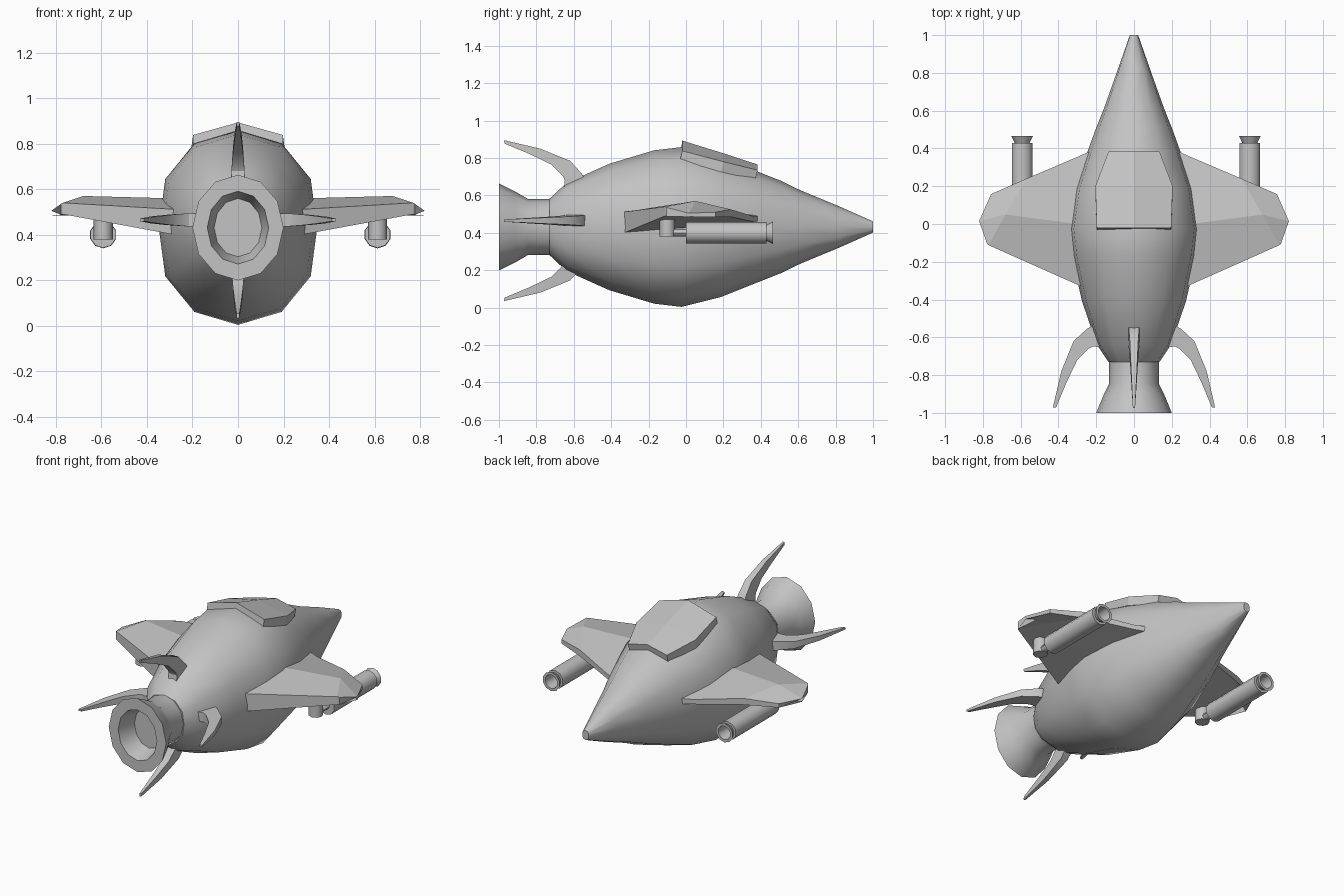
import bpy, bmesh, math
from mathutils import Vector

cube = bpy.data.objects.get("Cube")
if cube:
    bpy.data.objects.remove(cube, do_unlink=True)

GREY = (0.55, 0.55, 0.55, 1)
grey = bpy.data.materials.new("hull grey")
grey.use_nodes = True
grey.diffuse_color = GREY
grey.node_tree.nodes["Principled BSDF"].inputs["Base Color"].default_value = GREY


def loft(name, sections, smooth=None):
    """Skin closed sections of equal point count and cap both ends."""
    bm = bmesh.new()
    rows = [[bm.verts.new(p) for p in s] for s in sections]
    n = len(rows[0])
    for a, b in zip(rows, rows[1:]):
        for i in range(n):
            j = (i + 1) % n
            bm.faces.new((a[i], a[j], b[j], b[i]))
    bm.faces.new(rows[0])
    bm.faces.new(rows[-1])
    bmesh.ops.recalc_face_normals(bm, faces=bm.faces)
    mesh = bpy.data.meshes.new(name)
    bm.to_mesh(mesh)
    bm.free()
    mesh.materials.append(grey)
    obj = bpy.data.objects.new(name, mesh)
    bpy.context.collection.objects.link(obj)
    if smooth:
        bpy.ops.object.select_all(action='DESELECT')
        obj.select_set(True)
        bpy.context.view_layer.objects.active = obj
        bpy.ops.object.shade_smooth_by_angle(angle=math.radians(smooth))
    return obj


def ring(x, y, z, rx, rz, n=12, bulge=0):
    """Ellipse across the y axis; bulge widens the shoulders."""
    pts = []
    for i in range(n):
        a = math.tau * i / n
        wide = 1 + bulge * abs(math.cos(a))
        pts.append((x + rx * math.sin(a) * wide, y, z + rz * math.cos(a)))
    return pts


# Body: y, half width, half height
CZ = 0.431
body = [(-0.73, 0.135, 0.15), (-0.64, 0.196, 0.235), (-0.41, 0.275, 0.338),
        (-0.17, 0.33, 0.41), (-0.025, 0.348, 0.427), (0.185, 0.315, 0.375),
        (0.386, 0.245, 0.295), (0.51, 0.2, 0.246), (0.61, 0.16, 0.197),
        (0.82, 0.085, 0.11), (1, 0.022, 0.03)]
loft("body", [ring(0, y, CZ, rx, rz, bulge=0.12) for y, rx, rz in body], 40)

# Engine nozzle, flared, with a recessed mouth
nozzle = [(-0.7, 0.132, 0.15), (-0.845, 0.132, 0.15), (-0.914, 0.165, 0.19),
          (-1, 0.2, 0.232), (-1, 0.135, 0.16), (-0.88, 0.105, 0.128)]
loft("engine_nozzle", [ring(0, y, CZ, rx, rz) for y, rx, rz in nozzle], 40)

# Canopy: y, half width, ridge height, edge height, underside height
canopy = [(-0.02, 0.197, 0.893, 0.838, 0.79), (0.2, 0.205, 0.825, 0.78, 0.725),
          (0.383, 0.135, 0.765, 0.735, 0.684)]
loft("canopy", [[(-w, y, edge), (0, y, top), (w, y, edge),
                 (w, y - 0.012, low), (0, y - 0.012, low + 0.015), (-w, y - 0.012, low)]
                for y, w, top, edge, low in canopy])

# Wings: each station has rear, middle and front points (x, y, top, bottom)
wing = [[(0.2, -0.37, 0.51, 0.39), (0.2, 0, 0.56, 0.41), (0.2, 0.4, 0.49, 0.455)],
        [(0.307, -0.318, 0.513, 0.405), (0.3, 0, 0.56, 0.42), (0.3, 0.355, 0.49, 0.46)],
        [(0.77, -0.112, 0.54, 0.49), (0.68, 0.05, 0.57, 0.495), (0.57, 0.24, 0.525, 0.485)],
        [(0.778, -0.104, 0.535, 0.488), (0.82, 0.015, 0.505, 0.485), (0.757, 0.158, 0.51, 0.485)]]
for side, s in (("left", 1), ("right", -1)):
    loft(side + "_wing",
         [[(s * x, y, t) for x, y, t, b in st] +
          [(s * x, y, b) for x, y, t, b in reversed(st)] for st in wing])

# Guns under the wings, with a flared hollow muzzle, rear post and link
barrel = [(0, 0.058), (0.43, 0.058), (0.43, 0.042), (0.465, 0.06),
          (0.465, 0.043), (0.36, 0.036)]
for side, x in (("left", 0.613), ("right", -0.592)):
    loft(side + "_gun", [ring(x, y, 0.4, r, r, 10) for y, r in barrel], 40)
    loft(side + "_gun_link", [ring(x, y, 0.4, 0.025, 0.02, 8) for y in (-0.1, 0.02)], 50)
    loft(side + "_gun_post", [[(px, pz - 0.1, z) for px, _, pz in ring(x, 0, 0, 0.042, 0.042, 8)]
                              for z in (0.38, 0.51)], 50)

# Tail fins: outer (y, radius), inner (y, radius), half thickness
FZ = 0.465
fin = [((-0.52, 0.12), (-0.66, 0.12), 0.029), ((-0.535, 0.215), (-0.648, 0.215), 0.029),
       ((-0.556, 0.25), (-0.66, 0.24), 0.027), ((-0.62, 0.32), (-0.72, 0.3), 0.022),
       ((-0.78, 0.385), (-0.834, 0.355), 0.015), ((-0.973, 0.43), (-0.97, 0.412), 0.006)]
for name, out in (("top", (0, 0, 1)), ("bottom", (0, 0, -1)),
                  ("left", (1, 0, 0)), ("right", (-1, 0, 0))):
    out = Vector(out)
    across = out.cross((0, 1, 0))

    def place(point, t):
        return Vector((0, point[0], FZ)) + out * point[1] + across * t

    loft(name + "_fin", [[place(o, t), place(o, -t), place(i, -t), place(i, t)]
                         for o, i, t in fin], 30)
